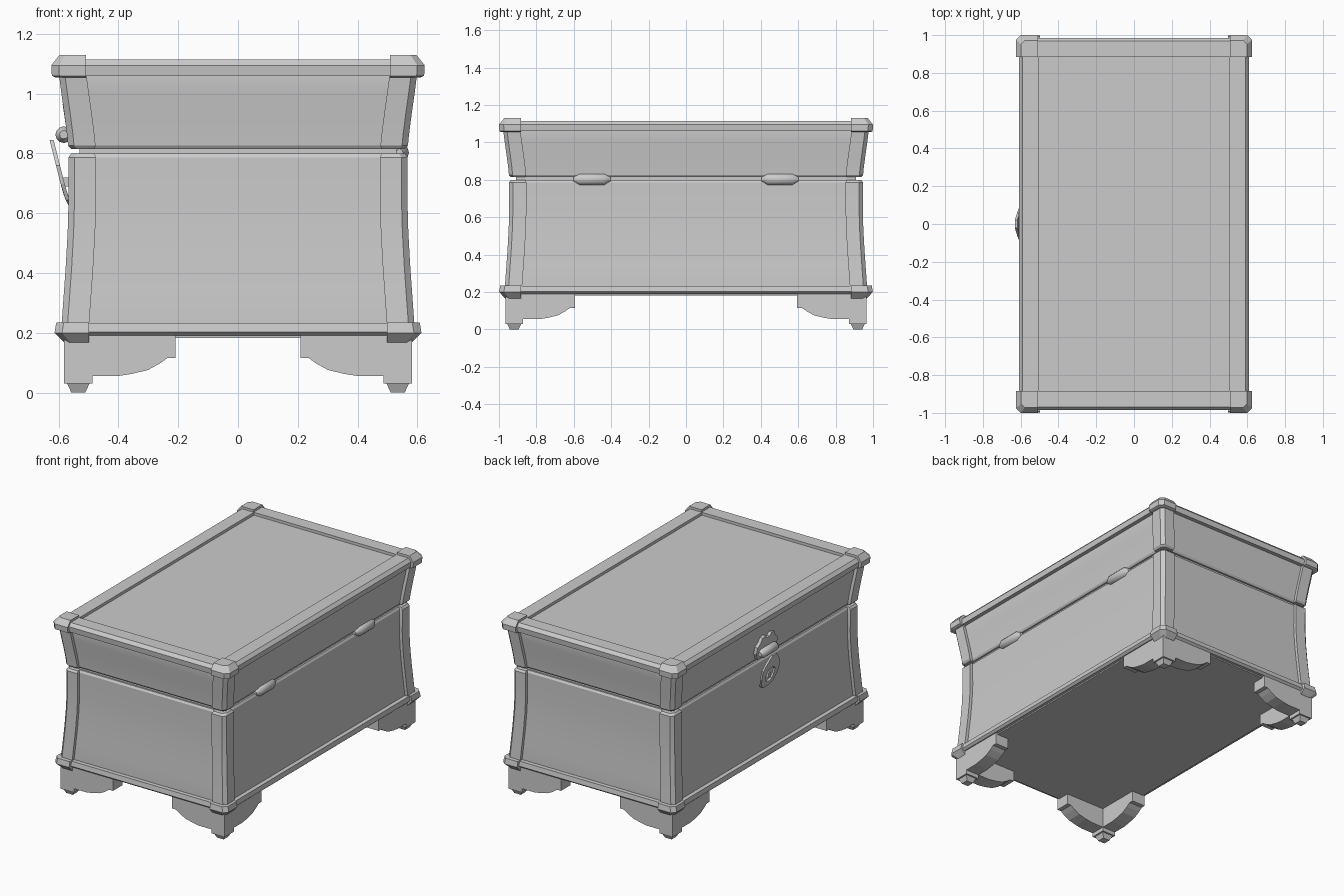
import bpy, bmesh, math

if "Cube" in bpy.data.objects:
    bpy.data.objects.remove(bpy.data.objects["Cube"])


def loft(name, rings, wrap=False, mirror=None, smooth=None):
    """Skin a list of equal-length point rings; wrap joins last to first, else ends are capped."""
    bm = bmesh.new()
    add_loft(bm, rings, wrap)
    return finish(name, bm, mirror, smooth)


def add_loft(bm, rings, wrap=False):
    vs = [[bm.verts.new(p) for p in r] for r in rings]
    n = len(vs[0])
    for a in range(len(vs) if wrap else len(vs) - 1):
        r, s = vs[a], vs[(a + 1) % len(vs)]
        for i in range(n):
            j = (i + 1) % n
            bm.faces.new((r[i], r[j], s[j], s[i]))
    if not wrap:
        bm.faces.new(vs[0])
        bm.faces.new(vs[-1])


def finish(name, bm, mirror=None, smooth=None):
    bmesh.ops.remove_doubles(bm, verts=bm.verts[:], dist=1e-5)
    bmesh.ops.recalc_face_normals(bm, faces=bm.faces[:])
    me = bpy.data.meshes.new(name)
    bm.to_mesh(me)
    bm.free()
    if smooth:
        me.shade_smooth()
        me.set_sharp_from_angle(angle=math.radians(smooth))
    ob = bpy.data.objects.new(name, me)
    bpy.context.collection.objects.link(ob)
    if mirror:
        m = ob.modifiers.new("Mirror", 'MIRROR')
        m.use_axis = mirror
        m.use_mirror_merge = False
    return ob


D = 0.378                      # how much longer the half depth is than the half width
FOUR = (True, True, False)


def rect(o, z, d=D):
    return [(o, o + d, z), (-o, o + d, z), (-o, -o - d, z), (o, -o - d, z)]


def corner(o, inner, z, c=0.02, d=D):
    """Corner section with a chamfered outer edge, in the +x +y quadrant."""
    return [(inner, o + d, z), (o - c, o + d, z), (o, o + d - c, z),
            (o, inner + d, z), (inner, inner + d, z)]


# Concave side profile: height, outer half width of the posts
BODY = [(0.22, 0.591), (0.33, 0.583), (0.43, 0.576), (0.54, 0.57), (0.65, 0.567), (0.787, 0.568)]
LID = [(0.827, 0.569), (0.86, 0.572), (0.93, 0.581), (1.0, 0.591), (1.07, 0.60)]
INSET, POST = 0.02, 0.092

# Box and lid panels with bevelled lips at the seam
loft("box_body", [rect(0.57, 0.182)] + [rect(o - INSET, z) for z, o in BODY]
     + [rect(0.568 - INSET - 0.008, 0.8)], smooth=20)
loft("lid_body", [rect(0.569 - INSET - 0.008, 0.815)] + [rect(o - INSET, z) for z, o in LID]
     + [rect(0.575, 1.097)], smooth=20)
loft("seam_core", [rect(0.53, 0.79), rect(0.53, 0.825)])

# Corner posts, split at the seam
loft("body_posts", [corner(o, o - POST, z) for z, o in BODY]
     + [corner(0.558, 0.48, 0.8)], mirror=FOUR, smooth=20)
loft("lid_posts", [corner(0.559, 0.48, 0.815)]
     + [corner(o, o - POST, z) for z, o in LID], mirror=FOUR, smooth=20)

# Corner caps
loft("top_caps", [corner(0.612, 0.508, 1.055, 0.025, 0.375), corner(0.623, 0.508, 1.06, 0.025, 0.375),
                  corner(0.625, 0.508, 1.095, 0.025, 0.375), corner(0.597, 0.508, 1.13, 0.02, 0.375)],
     mirror=FOUR)
loft("bottom_caps", [corner(0.582, 0.498, 0.167, 0.02, 0.385), corner(0.614, 0.498, 0.2, 0.025, 0.385),
                     corner(0.608, 0.498, 0.235, 0.025, 0.385)], mirror=FOUR)

# Frames round the lid top and the base
loft("top_rail", [rect(o, z) for o, z in
                  [(0.505, 1.06), (0.604, 1.06), (0.608, 1.095), (0.59, 1.115), (0.505, 1.115)]], wrap=True)
loft("base_rail", [rect(o, z) for o, z in
                   [(0.52, 0.19), (0.588, 0.19), (0.602, 0.202), (0.597, 0.232), (0.52, 0.232)]], wrap=True)

# Bracket feet: scrolled arms mitred at the corner, block and tapered pad below
FX, FY, T = 0.582, 0.966, 0.095
SCROLL = [(0, 0.192), (0, 0.055), (0.18, 0.055), (0.225, 0.062), (0.28, 0.075), (0.32, 0.097),
          (0.345, 0.115), (0.372, 0.115), (0.372, 0.192)]
bm = bmesh.new()
add_loft(bm, [[(FX - max(d, t), FY - t, z) for d, z in SCROLL] for t in (0, T)])
add_loft(bm, [[(FX - t, FY - max(d, t), z) for d, z in SCROLL] for t in (0, T)])


def square(inset, z):
    a, b = inset, T - inset
    return [(FX - a, FY - a, z), (FX - b, FY - a, z), (FX - b, FY - b, z), (FX - a, FY - b, z)]


add_loft(bm, [square(0, 0.06), square(0, 0.03), square(0.01, 0.03), square(0.024, 0.0)])
finish("feet", bm, mirror=FOUR)


def barrel(name, centre, profile, mirror=None, n=12):
    """Turned pin along y from (offset, radius) pairs."""
    cx, cy, cz = centre
    return loft(name, [[(cx + r * math.cos(2 * math.pi * i / n), cy + o,
                         cz + r * math.sin(2 * math.pi * i / n)) for i in range(n)]
                       for o, r in profile], mirror=mirror, smooth=35)


# Hinges on the +x side
barrel("hinges", (0.54, 0.503, 0.803), [(-0.098, 0.012), (-0.066, 0.032), (0.066, 0.032), (0.098, 0.012)],
       mirror=(False, True, False))

# Clasp on the -x side: pin, lid plate and hanging hasp with a hole
barrel("clasp_pin", (-0.583, 0, 0.863), [(-0.085, 0.014), (-0.065, 0.028), (0.065, 0.028), (0.085, 0.014)])


def mirrored(half):
    return half + [(-y, z) for y, z in reversed(half)]


plate = mirrored([(0.015, 0.945), (0.03, 0.965), (0.06, 0.96), (0.075, 0.93), (0.1, 0.91),
                  (0.105, 0.87), (0.085, 0.825)])
loft("clasp_plate", [[(-x - 0.15 * (z - 0.825), y, z) for y, z in plate] for x in (0.54, 0.566)])

outer = mirrored([(0.022, 0.845), (0.06, 0.8), (0.085, 0.76), (0.08, 0.7), (0.06, 0.645), (0.025, 0.622)])
hole = mirrored([(0.008, 0.755), (0.03, 0.75), (0.042, 0.735), (0.04, 0.7), (0.03, 0.672), (0.012, 0.662)])


def hasp(outline, out):
    return [(-(0.55 + 0.052 * min(1, max(0, (z - 0.62) / 0.06)) ** 0.7 * 0.5
               + 0.25 * max(0, z - 0.68)) - out, y, z) for y, z in outline]


loft("clasp_hasp", [hasp(outer, 0), hasp(outer, 0.013), hasp(hole, 0.013), hasp(hole, 0)], wrap=True)

# Small staple inside the hasp hole
loft("clasp_staple", [[(x, -0.012, z), (x, 0.012, z), (x, 0.012, z + 0.03), (x, -0.012, z + 0.03)]
                      for x, z in ((-0.54, 0.69), (-0.592, 0.69))])
